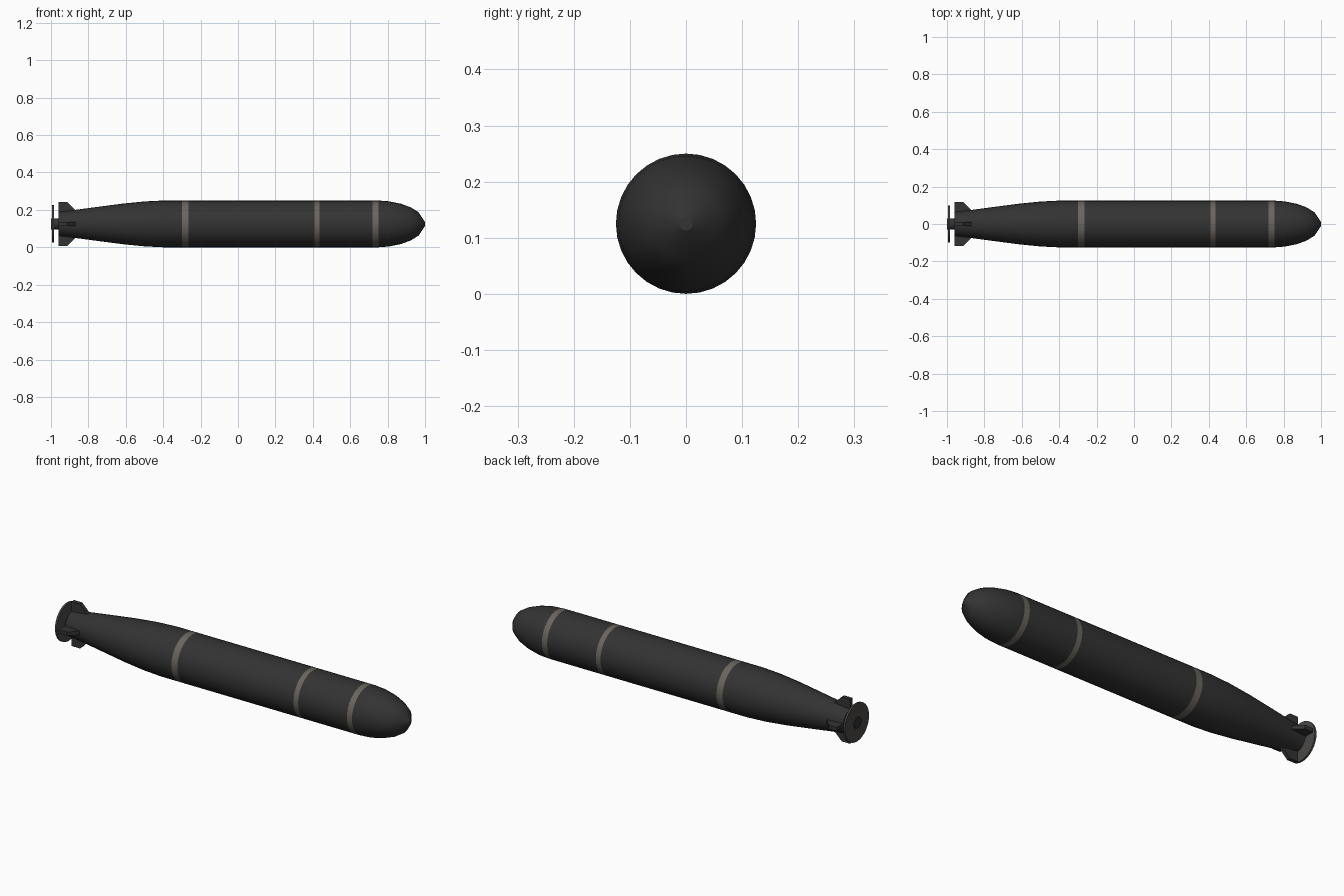
import bpy, bmesh, math
from mathutils import Vector, Matrix

if "Cube" in bpy.data.objects:
    bpy.data.objects.remove(bpy.data.objects["Cube"])

ZC = 0.125   # height of the long axis
SEG = 32


def material(name, rgb):
    m = bpy.data.materials.new(name)
    m.diffuse_color = (*rgb, 1)
    m.use_nodes = True
    m.node_tree.nodes["Principled BSDF"].inputs["Base Color"].default_value = m.diffuse_color
    return m


dark = material("dark_hull", (0.033, 0.033, 0.033))
band = material("band_grey", (0.145, 0.13, 0.11))
metal = material("propeller_grey", (0.07, 0.066, 0.062))


def finish(name, bm, mats, angle=30):
    bmesh.ops.recalc_face_normals(bm, faces=bm.faces)
    me = bpy.data.meshes.new(name)
    bm.to_mesh(me)
    bm.free()
    for m in mats:
        me.materials.append(m)
    ob = bpy.data.objects.new(name, me)
    bpy.context.collection.objects.link(ob)
    bpy.ops.object.select_all(action='DESELECT')
    ob.select_set(True)
    bpy.context.view_layer.objects.active = ob
    bpy.ops.object.shade_smooth_by_angle(angle=math.radians(angle))
    return ob


def lathe(name, profile, mats, bands=()):
    """Revolve (x, radius) points around the long axis, closing both ends."""
    bm = bmesh.new()
    rings = []
    for x, r in profile:
        rings.append([bm.verts.new((x, r * math.cos(2 * math.pi * i / SEG),
                                    ZC + r * math.sin(2 * math.pi * i / SEG)))
                      for i in range(SEG)])
    for a, b in zip(rings, rings[1:]):
        for i in range(SEG):
            j = (i + 1) % SEG
            f = bm.faces.new((a[i], a[j], b[j], b[i]))
            cx = f.calc_center_median().x
            f.material_index = int(any(lo < cx < hi for lo, hi in bands))
    bm.faces.new(rings[0])
    bm.faces.new(rings[-1])
    return finish(name, bm, mats)


# Hull: tapered tail, straight middle with painted bands, elliptical nose
bands = [(-0.30, -0.265), (0.41, 0.437), (0.72, 0.75)]
profile = [(-0.96, 0.065), (-0.87, 0.075), (-0.75, 0.091), (-0.62, 0.108),
           (-0.50, 0.12), (-0.40, 0.125)]
profile += [(x, 0.125) for pair in bands for x in pair]
profile += [(0.74 + 0.26 * math.cos(math.radians(a)), 0.125 * math.sin(math.radians(a)))
            for a in (75, 60, 45, 30)]
profile.append((0.999, 0.012))
lathe("hull", profile, [dark, band], bands)

# Four tail fins
outline = [(-0.96, 0.04), (-0.96, 0.117), (-0.912, 0.117), (-0.868, 0.073), (-0.868, 0.04)]
for k, side in enumerate(("left", "top", "right", "bottom")):
    bm = bmesh.new()
    face = bm.faces.new([bm.verts.new((x, r, -0.01)) for x, r in outline])
    ext = bmesh.ops.extrude_face_region(bm, geom=[face])
    moved = [g for g in ext["geom"] if isinstance(g, bmesh.types.BMVert)]
    bmesh.ops.translate(bm, verts=moved, vec=(0, 0, 0.02))
    bm.transform(Matrix.Translation((0, 0, ZC)) @ Matrix.Rotation(k * math.pi / 2, 4, 'X'))
    finish("fin_" + side, bm, [dark])

# Propeller disc and hub
lathe("propeller_disc", [(-0.994, 0.1), (-0.984, 0.1)], [metal])
lathe("propeller_hub", [(-1.0, 0.029), (-0.955, 0.029)], [dark])
